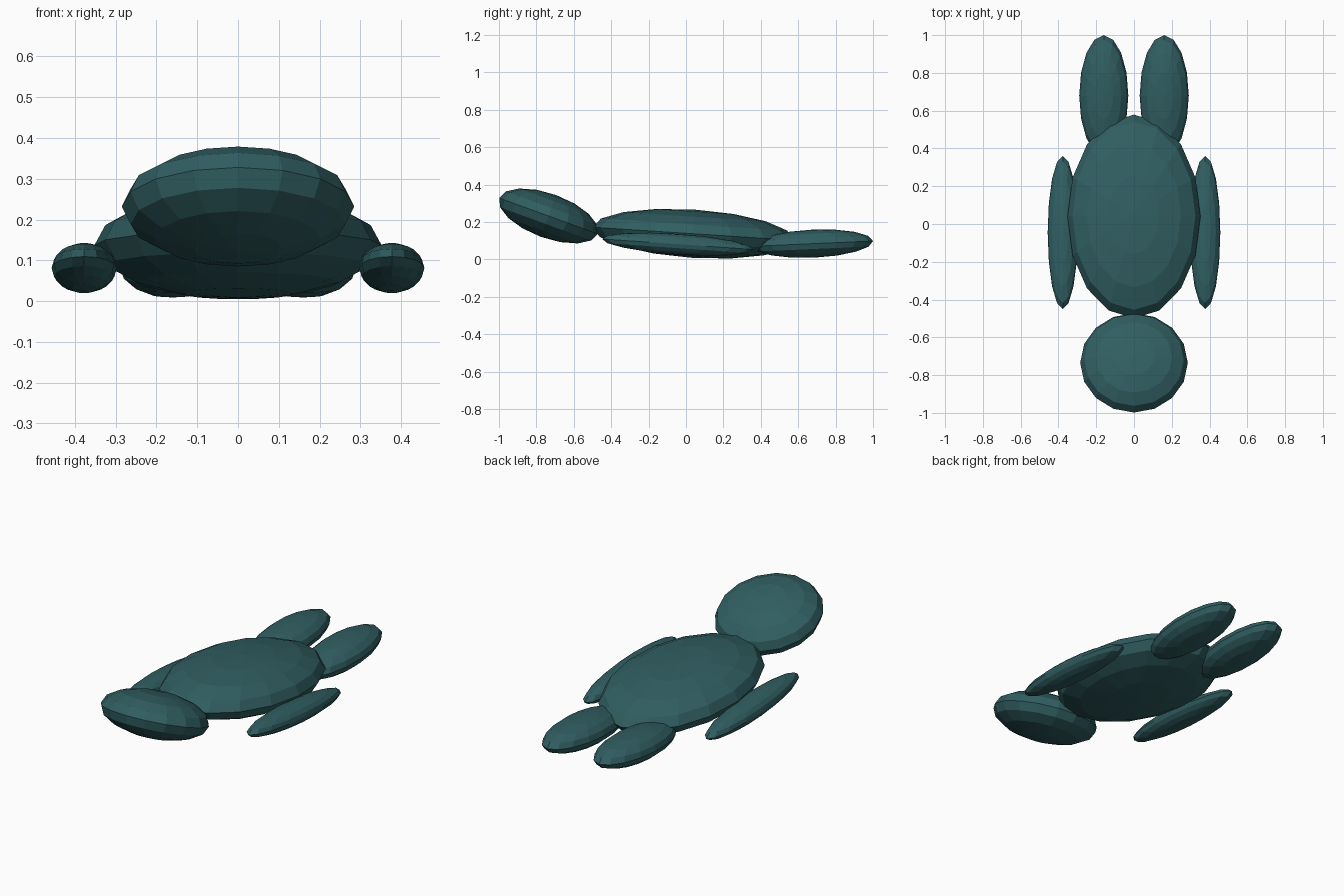
import bpy, math

if "Cube" in bpy.data.objects:
    bpy.data.objects.remove(bpy.data.objects["Cube"])

# Single dark teal colour
teal = bpy.data.materials.new("dark_teal")
teal.diffuse_color = (0.03, 0.112, 0.12, 1)
teal.use_nodes = True
teal.node_tree.nodes["Principled BSDF"].inputs["Base Color"].default_value = teal.diffuse_color


def ellipsoid(name, centre, radii, tilt=0):
    """Flat-shaded 16 x 8 sphere; positive tilt lifts the front (-y) end."""
    bpy.ops.mesh.primitive_uv_sphere_add(segments=16, ring_count=8, radius=1,
                                         location=centre)
    ob = bpy.context.object
    ob.name = name
    ob.scale = radii
    ob.rotation_euler = (-math.radians(tilt), 0, 0)
    ob.data.materials.append(teal)
    return ob


# Body and raised head
ellipsoid("body", (0, 0.04, 0.137), (0.352, 0.54, 0.129), 3.7)
ellipsoid("head", (0, -0.735, 0.232), (0.285, 0.28, 0.119), 20)

# Mirrored arms and legs
for side, s in (("left", 1), ("right", -1)):
    ellipsoid(side + "_arm", (s * 0.377, -0.045, 0.081), (0.08, 0.405, 0.055), 4)
    ellipsoid(side + "_leg", (s * 0.16, 0.68, 0.084), (0.13, 0.32, 0.075), -2.5)
